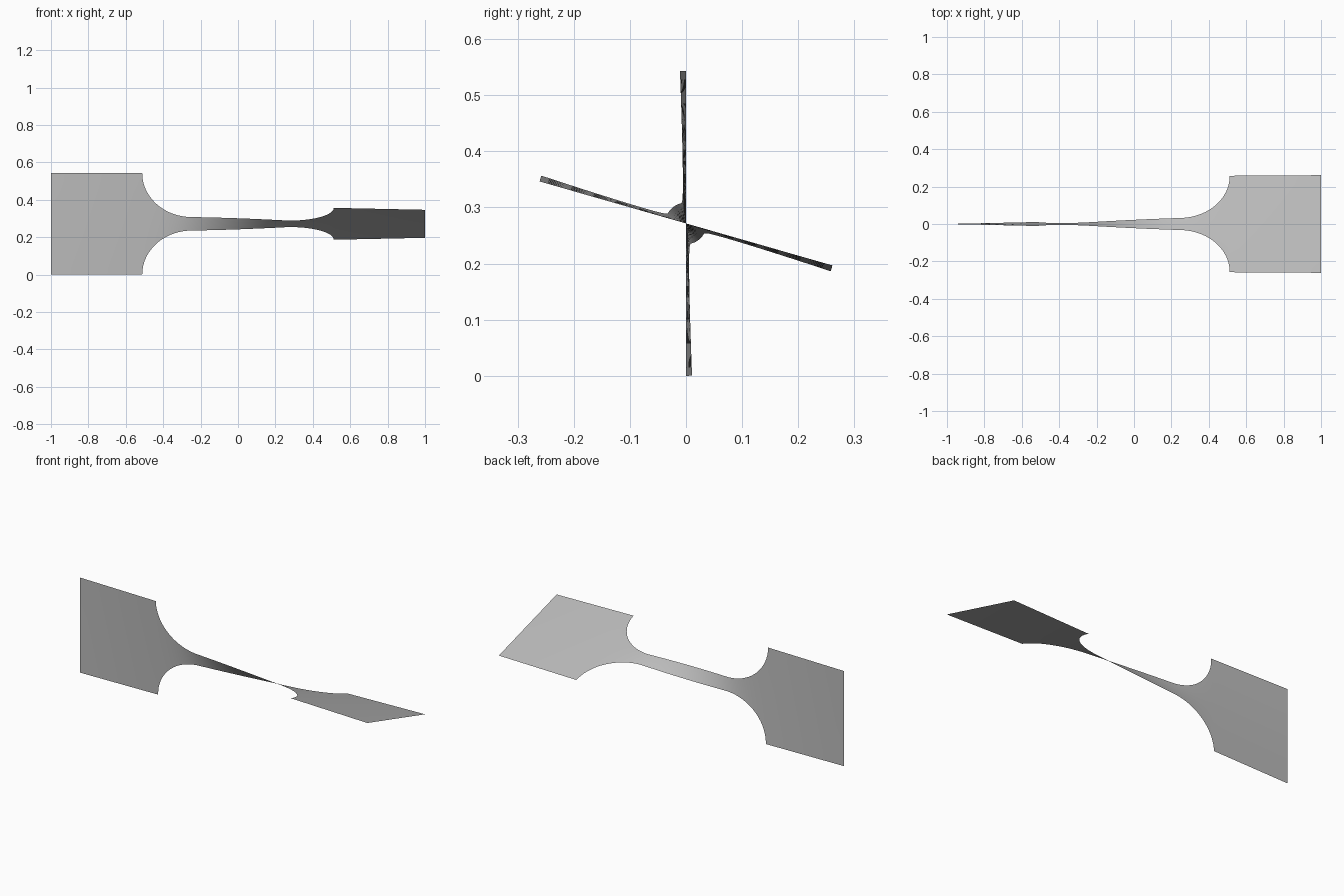
import bpy, bmesh
from math import sin, cos, sqrt, pi, radians

cube = bpy.data.objects.get("Cube")
if cube:
    bpy.data.objects.remove(cube, do_unlink=True)

GRIP, NECK = 0.2715, 0.037         # half widths of the wide ends and the waist
NECK_END, SHOULDER = 0.25, 0.512   # distances from the middle
TWIST = radians(74)
ROWS = 12


def half_width(x):
    u = (abs(x) - NECK_END) / (SHOULDER - NECK_END)
    u = min(max(u, 0), 1)
    return NECK + (GRIP - NECK) * (1 - sqrt(1 - u * u))


# Stations along the strip, closer together where the fillet steepens
half = [NECK_END * i / 20 for i in range(20)]
half += [NECK_END + (SHOULDER - NECK_END) * sin(pi / 2 * i / 24) for i in range(25)]
half += [SHOULDER + (1 - SHOULDER) * i / 10 for i in range(1, 11)]
stations = [-x for x in reversed(half[1:])] + half

# The narrow waist takes most of the twist
angles = [0.0]
for a, b in zip(stations, stations[1:]):
    angles.append(angles[-1] + (b - a) * half_width((a + b) / 2) ** -1.5)
angles = [a * TWIST / angles[-1] for a in angles]

# Twisted sheet
bm = bmesh.new()
columns = []
for x, angle in zip(stations, angles):
    w = half_width(x)
    column = []
    for j in range(ROWS + 1):
        r = w * (2 * j / ROWS - 1)
        column.append(bm.verts.new((x, -r * sin(angle), GRIP + r * cos(angle))))
    columns.append(column)
for left, right in zip(columns, columns[1:]):
    for j in range(ROWS):
        bm.faces.new((left[j], right[j], right[j + 1], left[j + 1])).smooth = True

mesh = bpy.data.meshes.new("twisted_strip")
bm.to_mesh(mesh)
bm.free()
strip = bpy.data.objects.new("twisted_strip", mesh)
bpy.context.collection.objects.link(strip)

# Plain grey
grey = bpy.data.materials.new("plain_grey")
grey.use_nodes = True
colour = (0.5, 0.5, 0.5, 1)
grey.diffuse_color = colour
grey.node_tree.nodes["Principled BSDF"].inputs["Base Color"].default_value = colour
mesh.materials.append(grey)
